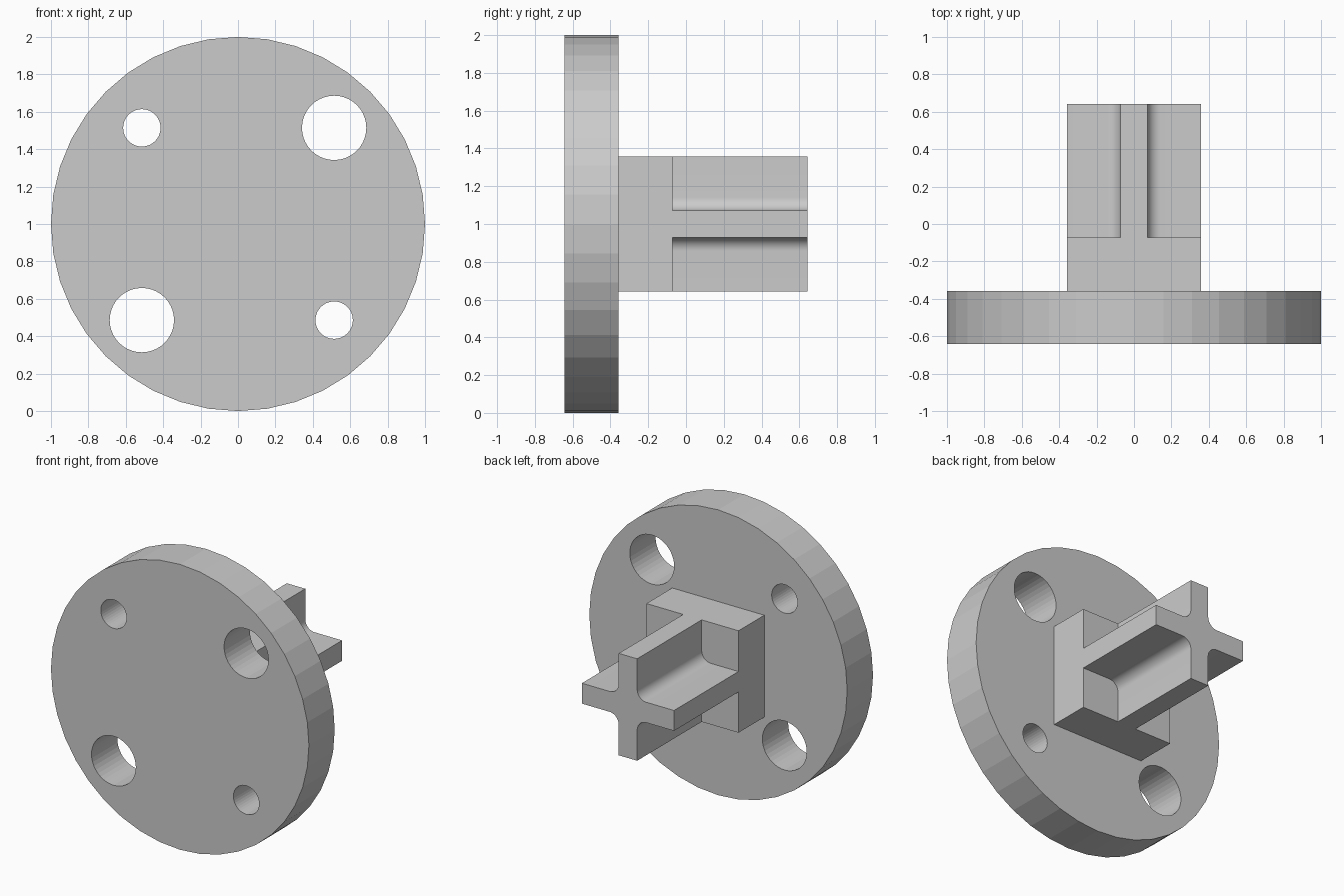
import bpy, bmesh, math
from mathutils import Matrix

if "Cube" in bpy.data.objects:
    bpy.data.objects.remove(bpy.data.objects["Cube"])

U = 1 / 14            # base unit of the design
ZC = 1.0              # height of the axis
SEG = 40              # sides per full circle


def extrude_profile(name, pts, y0, y1):
    """Solid from an (x, z) outline, extruded along y."""
    bm = bmesh.new()
    face = bm.faces.new([bm.verts.new((x, y0, z + ZC)) for x, z in pts])
    ext = bmesh.ops.extrude_face_region(bm, geom=[face], use_keep_orig=True)
    new = [v for v in ext["geom"] if isinstance(v, bmesh.types.BMVert)]
    bmesh.ops.translate(bm, verts=new, vec=(0, y1 - y0, 0))
    bmesh.ops.recalc_face_normals(bm, faces=bm.faces)
    mesh = bpy.data.meshes.new(name)
    bm.to_mesh(mesh)
    bm.free()
    obj = bpy.data.objects.new(name, mesh)
    bpy.context.collection.objects.link(obj)
    return obj


def arc(cx, cz, r, start, sweep, n):
    return [(cx + r * math.cos(start + sweep * i / n),
             cz + r * math.sin(start + sweep * i / n)) for i in range(n + 1)]


def circle(cx, cz, r):
    return arc(cx, cz, r, 0, 2 * math.pi, SEG)[:-1]


# Round flange
flange = extrude_profile("flange", circle(0, 0, 1), -9 * U, -5 * U)

# Four through holes, alternating large and small
p = 0.514
for i, (x, z, r) in enumerate([(p, p, 0.172), (-p, p, 0.1),
                               (-p, -p, 0.172), (p, -p, 0.1)]):
    cutter = extrude_profile(f"hole_cutter_{i}", circle(x, z, r), -0.8, -0.2)
    cutter.hide_render = True
    mod = flange.modifiers.new("hole", 'BOOLEAN')
    mod.operation = 'DIFFERENCE'
    mod.solver = 'EXACT'
    mod.object = cutter
    bpy.context.view_layer.objects.active = flange
    bpy.ops.object.modifier_apply(modifier=mod.name)
    bpy.data.objects.remove(cutter)

# Square hub block
s = 5 * U
extrude_profile("hub_block", [(-s, -s), (s, -s), (s, s), (-s, s)], -5 * U, -U)

# Cross-shaped shaft with filleted inner corners
t, f = U, U           # half arm thickness, fillet radius
quarter = [(s, -t), (s, t)] + arc(t + f, t + f, f, -math.pi / 2, -math.pi / 2, SEG // 4)
outline = []
for k in range(4):
    c, n = [(1, 0), (0, 1), (-1, 0), (0, -1)][k]
    outline += [(x * c - z * n, x * n + z * c) for x, z in quarter]
cross = extrude_profile("cross_shaft", outline, -U, 9 * U)
bpy.context.view_layer.objects.active = cross
cross.select_set(True)
bpy.ops.object.shade_smooth_by_angle(angle=math.radians(30))
